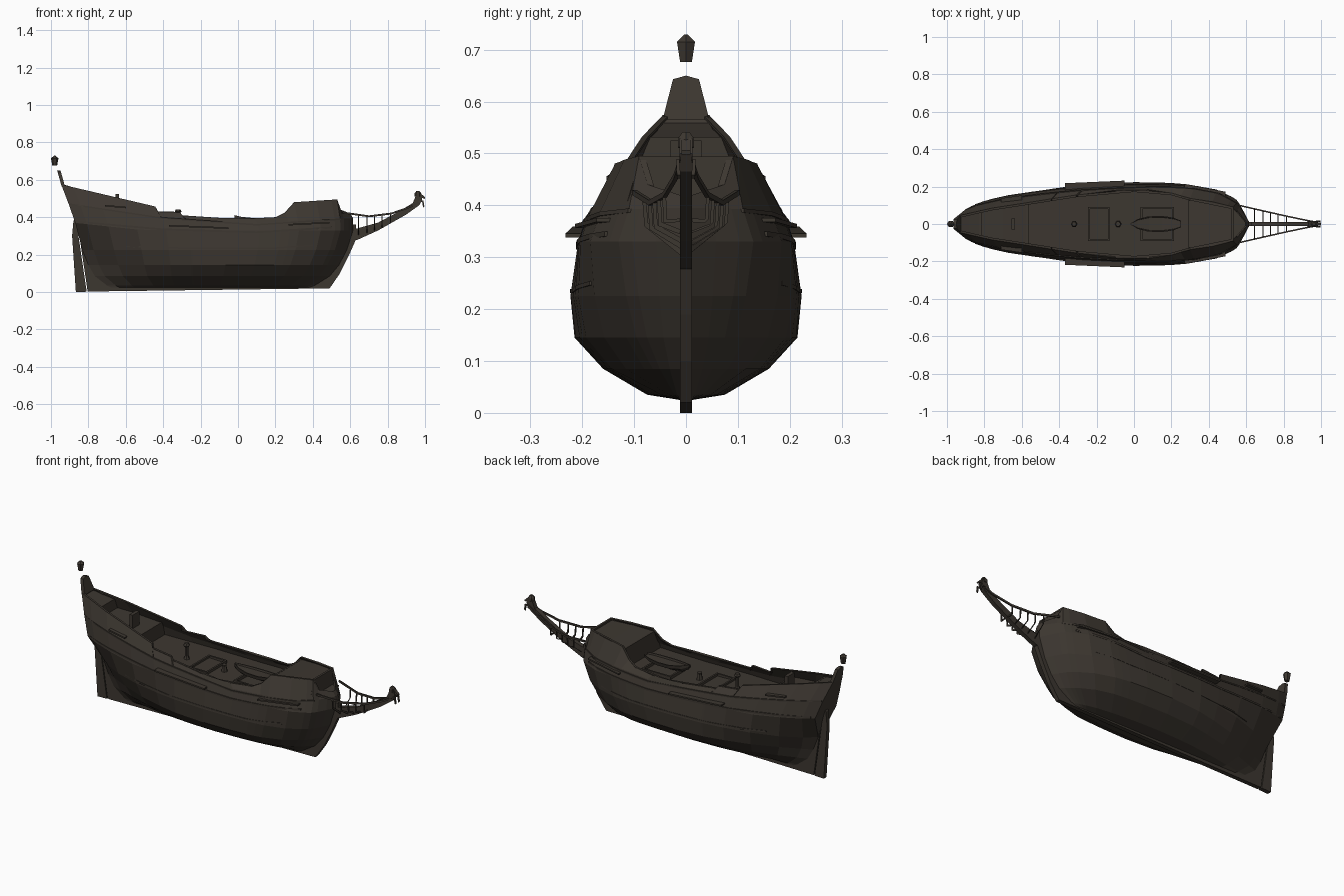
import bpy, bmesh, math
from mathutils import Vector

if "Cube" in bpy.data.objects:
    bpy.data.objects.remove(bpy.data.objects["Cube"])

wood = bpy.data.materials.new("dark_weathered_wood")
wood.diffuse_color = (0.046, 0.038, 0.030, 1)
wood.use_nodes = True
wood.node_tree.nodes["Principled BSDF"].inputs["Base Color"].default_value = wood.diffuse_color


def make(name, verts, faces):
    me = bpy.data.meshes.new(name)
    me.from_pydata([tuple(v) for v in verts], [], faces)
    me.materials.append(wood)
    bm = bmesh.new()
    bm.from_mesh(me)
    bmesh.ops.recalc_face_normals(bm, faces=bm.faces)
    bm.to_mesh(me)
    bm.free()
    ob = bpy.data.objects.new(name, me)
    bpy.context.collection.objects.link(ob)
    return ob


def loft(name, rings):
    n = len(rings[0])
    faces = []
    for i in range(len(rings) - 1):
        for j in range(n):
            k = (j + 1) % n
            faces.append((i * n + j, i * n + k, i * n + n + k, i * n + n + j))
    faces += [tuple(range(n)), tuple(range((len(rings) - 1) * n, len(rings) * n))]
    return make(name, [p for r in rings for p in r], faces)


def beam(name, pts, w, h, a=(0, 1, 0), b=(0, 0, 1)):
    """Rectangular bar swept along points; a and b span its section."""
    a, b = Vector(a) * w / 2, Vector(b) * h / 2
    return loft(name, [[Vector(p) + s * a + t * b for s, t in
                        ((-1, -1), (1, -1), (1, 1), (-1, 1))] for p in pts])


def plate(name, prof, y0, y1):
    """Side profile in x,z extruded across y."""
    return loft(name, [[(x, y, z) for x, z in prof] for y in (y0, y1)])


def box(name, x0, x1, y0, y1, z0, z1):
    return plate(name, [(x0, z0), (x1, z0), (x1, z1), (x0, z1)], y0, y1)


def prism(name, levels, n, cx, cy=0.0):
    """Turned part with n sides; levels are (radius, z)."""
    return loft(name, [[(cx + r * math.cos(2 * math.pi * i / n),
                         cy + r * math.sin(2 * math.pi * i / n), z) for i in range(n)]
                       for r, z in levels])


def interp(xs, ys, x):
    if x <= xs[0]:
        return ys[0]
    for i in range(len(xs) - 1):
        if x <= xs[i + 1]:
            return ys[i] + (ys[i + 1] - ys[i]) * (x - xs[i]) / (xs[i + 1] - xs[i])
    return ys[-1]


# Hull lines: eight rows from keel to bulwark top, half widths along the length
T = [0, .04, .12, .25, .4, .55, .7, .8, .9, .96, 1]
W = [[.012] * 11,
     [.012, .015, .03, .055, .07, .075, .07, .06, .045, .025, .012],
     [.012, .03, .065, .115, .15, .16, .155, .145, .11, .06, .012],
     [.012, .035, .085, .155, .20, .215, .212, .195, .15, .09, .012],
     [.012, .06, .12, .18, .212, .223, .222, .21, .17, .11, .012],
     [.095, .12, .15, .18, .20, .208, .208, .205, .18, .125, .012],
     [.075, .10, .128, .157, .18, .193, .195, .187, .16, .105, .012],
     [.042, .056, .084, .115, .152, .181, .184, .138, .115, .088, .012]]
AFT = [-.68, -.70, -.765, -.80, -.832, -.87, -.905, -.945]
FORE = [.38, .41, .49, .54, .582, .615, .615, .60]
SX = [-.945, -.442, -.438, -.31, -.3, 0, .2, .25, .30, .53, .55, .60]
SZ = [.575, .457, .432, .428, .41, .39, .40, .425, .48, .495, .44, .42]


def row_z(r, t):
    if r < 5:
        return (.025, .035, .085, .145, .225)[r]
    if r == 5:
        return .33 + .04 * max(0, 1 - t / .25)
    if r == 6:
        return interp([0, .33, .6, .8, 1], [.47, .395, .365, .385, .395], t)
    return interp(SX, SZ, -.945 + 1.545 * t)


def hull_pt(r, t):
    return Vector((AFT[r] + (FORE[r] - AFT[r]) * t, interp(T, W[r], t), row_z(r, t)))


def half(x, z):
    """Half width of the hull at x and height z."""
    zs, ys = [], []
    for r in range(8):
        t = min(1, max(0, (x - AFT[r]) / (FORE[r] - AFT[r])))
        zs.append(row_z(r, t))
        ys.append(interp(T, W[r], t))
    return interp(zs, ys, z)


def flip(p):
    return Vector((p[0], -p[1], p[2]))


def both(fn, name, pts, *args, **kw):
    fn(name + "_left", pts, *args, **kw)
    fn(name + "_right", [flip(p) for p in pts], *args, **kw)


# Hull shell with transom and stem closed
stations = [(x + .945) / 1.545 for x in
            (-.945, -.88, -.76, -.6, -.442, -.438, -.31, -.3, -.1, .08, .2, .25, .3, .42, .5, .53, .55, .575, .6)]
rings = []
for t in stations:
    side = [hull_pt(r, t) for r in range(8)]
    rings.append([flip(p) for p in reversed(side)] + side)
n, last = 16, (len(stations) - 1) * 16
faces = [(i * n + j, i * n + n + j, i * n + n + j + 1, i * n + j + 1)
         for i in range(len(rings) - 1) for j in range(n - 1)]
for j in range(7):
    faces.append((j, n - 1 - j, n - 2 - j, j + 1))
    faces.append((last + j, last + n - 1 - j, last + n - 2 - j, last + j + 1))
hull = make("hull", [p for r in rings for p in r], faces)
# make sure the skin faces outwards, then thicken inwards
bm = bmesh.new()
bm.from_mesh(hull.data)
bm.normal_update()
if min(bm.faces, key=lambda f: f.calc_center_median().z).normal.z > 0:
    bmesh.ops.reverse_faces(bm, faces=bm.faces)
bm.to_mesh(hull.data)
bm.free()
sol = hull.modifiers.new("planking", 'SOLIDIFY')
sol.thickness, sol.offset = .008, -1

# Keel, sternpost, rudder, stem and beak knee
plate("keel", [(-.80, .003), (.49, .02), (.50, .045), (-.78, .045)], -.012, .012)
plate("sternpost", [(-.804, .004), (-.60, .01), (-.66, .06), (-.76, .3), (-.848, .3)], -.012, .012)
plate("rudder", [(-.867, 0), (-.809, .002), (-.853, .30), (-.865, .40), (-.88, .38), (-.887, .30)], -.012, .012)
plate("stem", [(.35, .02), (.49, .02), (.545, .1), (.59, .19), (.63, .28), (.63, .36), (.59, .36),
               (.56, .25), (.45, .09)], -.012, .012)
plate("beak_knee", [(.60, .27), (.64, .28), (.75, .33), (.90, .415), (.97, .465), (.985, .495), (.95, .485),
                    (.85, .425), (.75, .372), (.60, .33)], -.012, .012)

# Beak rails and thin frames
RX, RY, RZ = [.56, .70, .82, .92, .965], [.10, .068, .041, .020, .012], [.425, .405, .42, .455, .48]
both(beam, "beak_rail", list(zip(RX, RY, RZ)), .008, .01)
for i, x in enumerate((.645, .69, .73, .77, .815)):
    y, z = interp(RX, RY, x), interp(RX, RZ, x)
    k = interp([.6, .75, .85], [.325, .367, .42], x)
    both(beam, f"beak_frame_{i}", [(x, y, z), (x, y * .95, z - .05), (x, .008, k - .03)],
         .005, .01, a=(1, 0, 0), b=(0, .7, .7))

# Figurehead: body, head, beak and forelegs
plate("figure_body", [(.925, .455), (.965, .465), (.985, .50), (.975, .53), (.955, .525), (.94, .49)], -.013, .013)
prism("figure_head", [(.006, .505), (.018, .512), (.018, .528), (.008, .541)], 6, .962)
plate("figure_muzzle", [(.965, .512), (.998, .498), (1.0, .506), (.972, .533)], -.009, .009)
both(beam, "figure_leg", [(.965, .012, .485), (.988, .016, .485), (.993, .014, .455)], .007, .01, b=(.7, 0, .7))


# Decks fitted inside the hull, as (x, z) paths
def deck(name, path):
    loft(name, [[(x, -half(x, z) + .003, z), (x, half(x, z) - .003, z),
                 (x, half(x, z) - .003, z - .008), (x, -half(x, z) + .003, z - .008)] for x, z in path])


deck("poop_deck", [(-.935, .56), (-.88, .545), (-.82, .53)])
deck("quarter_deck", [(-.83, .475), (-.7, .46), (-.57, .44)])
deck("main_deck", [(-.58, .365), (-.4, .357), (-.2, .35), (0, .345), (.2, .347), (.31, .352)])
deck("forecastle_deck", [(.292, .462), (.4, .472), (.5, .48), (.53, .484)])
deck("beakhead_deck", [(.52, .405), (.55, .405), (.575, .405), (.598, .405)])


# Bulkheads across the hull
def bulkhead(name, x, z0, z1):
    a, b = half(x, z0) - .004, half(x, z1) - .004
    loft(name, [[(u, -a, z0), (u, a, z0), (u, b, z1), (u, -b, z1)] for u in (x - .005, x + .005)])


bulkhead("poop_bulkhead", -.82, .465, .532)
bulkhead("quarter_bulkhead", -.57, .355, .443)
bulkhead("forecastle_aft_bulkhead", .297, .345, .464)
bulkhead("forecastle_front_bulkhead", .527, .39, .492)
beam("forecastle_front_rail", [(.527, -.088, .49), (.527, .088, .49)], .012, .008, a=(1, 0, 0))

# Cap rails and wales
both(beam, "cap_rail", [(x, half(x, 1) - .005, interp(SX, SZ, x) - .002) for x in
                        [-.94, -.88, -.76, -.6] + [x for x in SX[1:] if x < .56]], .012, .005)


def wale(name, path, out, h):
    pts = []
    for (xa, za), (xb, zb) in zip(path, path[1:]):
        for i in range(6):
            x, z = xa + (xb - xa) * i / 5, za + (zb - za) * i / 5
            pts.append((x, half(x, z), z))
    both(beam, name, pts, out * 2, h)


wale("lower_wale", [(-.6, .245), (-.3, .235), (.2, .235), (.4, .25)], .002, .008)
wale("middle_wale", [(-.85, .375), (-.4, .335), (.1, .32), (.5, .345)], .003, .01)
wale("upper_wale", [(-.9, .47), (-.4, .395), (.1, .36), (.55, .39)], .003, .008)

# Chain channels on the sides
for name, x0, x1, z0, z1, y1 in (("main_channel", -.37, -.05, .355, .342, .232),
                                 ("fore_channel", .27, .49, .36, .372, 0),
                                 ("mizzen_channel", -.71, -.60, .462, .452, 0)):
    ya, yb = half(x0, z0), half(x1, z1)
    oa, ob = (y1 - .014, y1) if y1 else (ya + .018, yb + .022)
    for s, tag in ((1, "left"), (-1, "right")):
        loft(f"{name}_{tag}", [[(x0, s * (ya - .005), z + z0), (x0, s * oa, z + z0),
                                (x1, s * ob, z + z1), (x1, s * (yb - .005), z + z1)] for z in (-.004, .004)])

# Deck fittings: hatches, capstan, pump and binnacle
for i, (x0, x1) in enumerate(((-.24, -.135), (.04, .21))):
    for s, tag in ((1, "left"), (-1, "right")):
        box(f"hatch_{i}_side_{tag}", x0, x1, s * .085 - .005, s * .085 + .005, .34, .362)
    for x, tag in ((x0, "aft"), (x1, "fore")):
        box(f"hatch_{i}_end_{tag}", x - .005, x + .005, -.09, .09, .34, .362)
prism("capstan", [(.018, .35), (.010, .37), (.010, .42), (.018, .43), (.012, .442)], 6, -.32)
prism("pump", [(.018, .345), (.012, .375), (.014, .385)], 6, -.085)
box("binnacle", -.655, -.635, -.03, .03, .445, .525)

# Ship's boat with a shallow inside
boat = []
for x, w, top, bot in ((-.02, .002, .412, .385), (.02, .026, .402, .362), (.08, .042, .396, .354),
                       (.15, .044, .395, .354), (.21, .034, .399, .36), (.25, .018, .404, .375)):
    o = [(w, top), (w * .85, (top + bot) / 2), (0, bot), (-w * .85, (top + bot) / 2), (-w, top)]
    i = [(-w * .85, top), (-w * .8, top - .01), (w * .8, top - .01), (w * .85, top)]
    boat.append([(x, y, z) for y, z in o + i])
loft("ships_boat", boat)

# Stern crest and lantern
CREST = [(-.045, .565), (.045, .565), (.04, .585), (.025, .643), (0, .65), (-.025, .643), (-.04, .585)]
loft("stern_crest", [[(-.925 + d - (z - .565) * .28, y, z) for y, z in CREST] for d in (-.018, 0)])
prism("stern_lantern", [(.013, .676), (.02, .715), (.004, .729)], 6, -.98)
